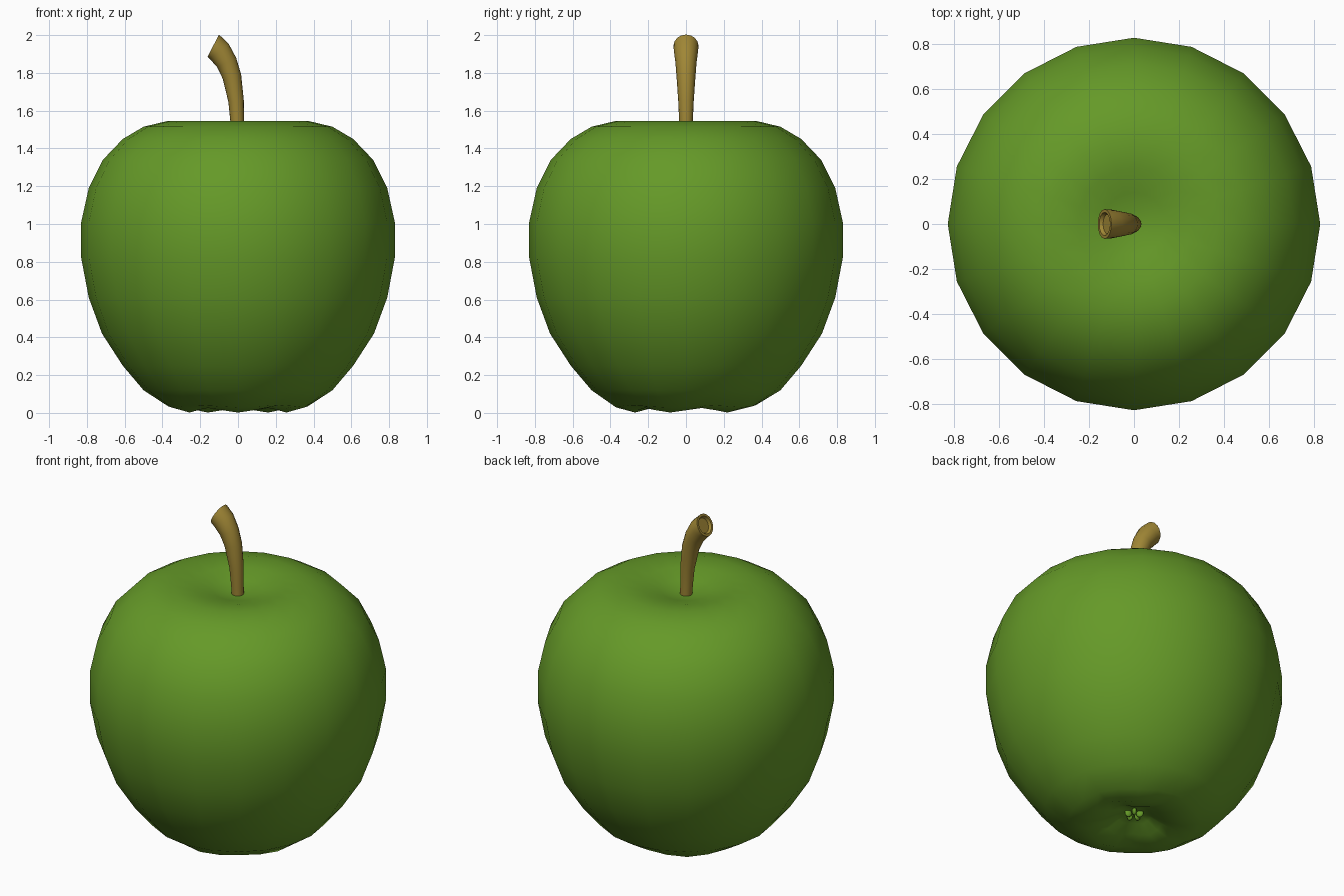
import bpy, bmesh, math
from mathutils import Vector

if "Cube" in bpy.data.objects:
    bpy.data.objects.remove(bpy.data.objects["Cube"])


def material(name, rgb):
    m = bpy.data.materials.new(name)
    m.diffuse_color = (*rgb, 1)
    m.use_nodes = True
    m.node_tree.nodes["Principled BSDF"].inputs["Base Color"].default_value = m.diffuse_color
    return m


green = material("apple green", (0.13, 0.32, 0.021))
brown = material("stem brown", (0.35, 0.24, 0.036))


def skin(name, rings, mat, angle):
    """Bridge a list of equal-sized point rings, closing both ends."""
    bm = bmesh.new()
    loops = [[bm.verts.new(p) for p in ring] for ring in rings]
    n = len(loops[0])
    for a, b in zip(loops, loops[1:]):
        for i in range(n):
            j = (i + 1) % n
            bm.faces.new((a[i], a[j], b[j], b[i]))
    for loop in (loops[0], loops[-1]):
        centre = sum((v.co for v in loop), Vector()) / n
        c = bm.verts.new(centre)
        for i in range(n):
            bm.faces.new((loop[i], loop[(i + 1) % n], c))
    bmesh.ops.recalc_face_normals(bm, faces=bm.faces)
    mesh = bpy.data.meshes.new(name)
    bm.to_mesh(mesh)
    bm.free()
    ob = bpy.data.objects.new(name, mesh)
    bpy.context.collection.objects.link(ob)
    mesh.materials.append(mat)
    bpy.ops.object.select_all(action='DESELECT')
    ob.select_set(True)
    bpy.context.view_layer.objects.active = ob
    bpy.ops.object.shade_smooth_by_angle(angle=math.radians(angle))
    return ob


# Apple body: lathe profile (radius, height, lobe depth), five lobes underneath
profile = [(0.05, 0.09, 0), (0.10, 0.075, 0.006), (0.17, 0.04, 0.012),
           (0.27, 0.014, 0.012), (0.37, 0.035, 0.006), (0.50, 0.12, 0),
           (0.61, 0.25, 0), (0.72, 0.42, 0), (0.79, 0.61, 0), (0.83, 0.82, 0),
           (0.83, 1.01, 0), (0.79, 1.19, 0), (0.715, 1.34, 0), (0.61, 1.45, 0),
           (0.50, 1.515, 0), (0.375, 1.545, 0), (0.25, 1.535, 0),
           (0.14, 1.505, 0), (0.06, 1.485, 0)]
SIDES = 20
rings = []
for r, z, lobe in profile:
    ring = []
    for k in range(SIDES):
        a = math.tau * k / SIDES
        dz = -lobe * math.cos(5 * (a + math.pi / 2))
        ring.append((r * math.cos(a), r * math.sin(a), z + dz))
    rings.append(ring)
skin("apple_body", rings, green, 80)

# Stem: bent, flaring tube along (x, z, radius) with a sunken end
path = [(0.0, 1.45, 0.033), (-0.004, 1.54, 0.036), (-0.010, 1.65, 0.041),
        (-0.032, 1.78, 0.050), (-0.060, 1.855, 0.056), (-0.100, 1.915, 0.064),
        (-0.131, 1.944, 0.066)]
rings = []


def stem_ring(x, z, r, t):
    side = Vector((t.z, 0, -t.x))
    return [Vector((x, 0, z)) + side * (r * math.cos(a)) + Vector((0, r * math.sin(a), 0))
            for a in (math.tau * k / 16 for k in range(16))]


for i, (x, z, r) in enumerate(path):
    p, q = path[max(i - 1, 0)], path[min(i + 1, len(path) - 1)]
    t = Vector((q[0] - p[0], 0, q[1] - p[1])).normalized()
    if i == len(path) - 1:
        t = Vector((-0.89, 0, 0.46))
    rings.append(stem_ring(x, z, r, t))
rings.append(stem_ring(x, z, 0.052, t))
rings.append(stem_ring(x - t.x * 0.015, z - t.z * 0.015, 0.044, t))
skin("stem", rings, brown, 40)

# Calyx: five small nubs in the hollow underneath
for k in range(5):
    a = math.tau * k / 5 - math.pi / 2
    bpy.ops.mesh.primitive_uv_sphere_add(
        segments=8, ring_count=6, radius=0.02,
        location=(0.034 * math.cos(a), 0.034 * math.sin(a), 0.08),
        rotation=(0, 0, a))
    nub = bpy.context.object
    nub.name = f"calyx_nub_{k + 1}"
    nub.scale = (1.1, 0.7, 1.2)
    nub.data.materials.append(green)
    bpy.ops.object.shade_smooth()
